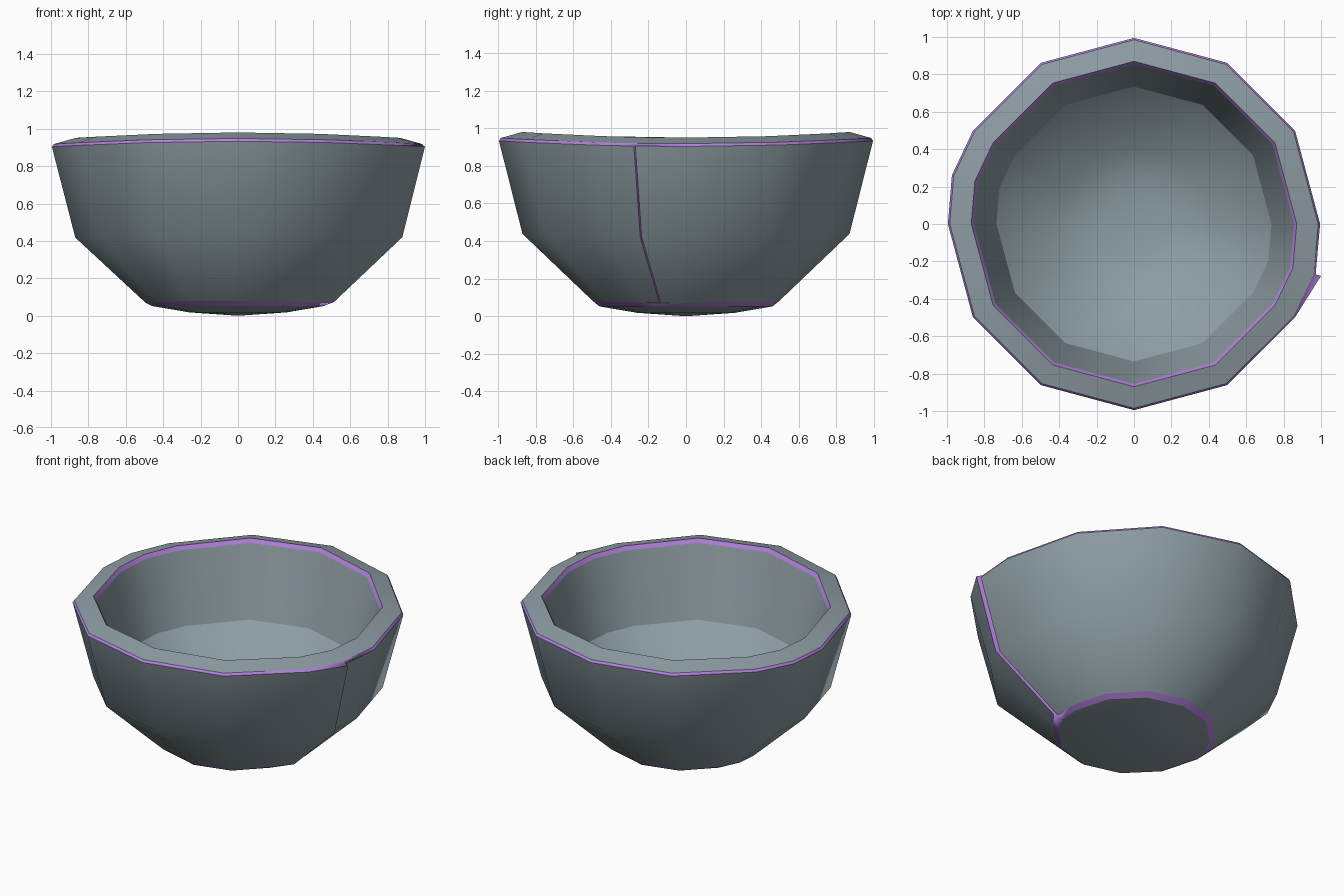
import bpy, bmesh
from math import radians, sin, cos

if "Cube" in bpy.data.objects:
    bpy.data.objects.remove(bpy.data.objects["Cube"])

# Column angles: twelve sides plus an extra column at the seam and opposite it.
# The first and last columns share an angle: that is where the wall overlaps.
SEAM = -15.5
angles = [SEAM] + list(range(0, 151, 30)) + [165] + list(range(180, 331, 30)) + [SEAM]

# Profile from the underside, up the wall, over the rim and down inside:
# radius, height, rim wave, overlap at seam, purple strip after this ring, sharp ring
profile = [
    (0.00, 0.00, 0.00, 0.000, 0, 0),
    (0.26, 0.018, 0.00, 0.000, 0, 0),
    (0.46, 0.052, 0.00, 0.000, 1, 1),
    (0.495, 0.070, 0.01, 0.028, 0, 1),
    (0.87, 0.418, 0.02, 0.030, 0, 0),
    (0.995, 0.903, 0.03, 0.030, 1, 1),
    (0.985, 0.918, 0.03, 0.000, 0, 1),
    (0.870, 0.950, 0.03, 0.000, 1, 1),
    (0.855, 0.925, 0.03, 0.000, 0, 1),
    (0.735, 0.480, 0.02, 0.000, 0, 1),
    (0.42, 0.200, 0.00, 0.000, 0, 0),
    (0.18, 0.150, 0.00, 0.000, 0, 0),
    (0.00, 0.145, 0.00, 0.000, 0, 0),
]

bm = bmesh.new()
rings = []
for r, z, wave, lap, _, _ in profile:
    ring = []
    for i, a in enumerate(angles):
        t = radians(a)
        rad = r * (1.013 if a in (SEAM, 165) else 1.0)
        if i == len(angles) - 1:
            rad += lap
        ring.append(bm.verts.new((rad * cos(t), rad * sin(t), z + wave * sin(t) ** 2)))
    rings.append(ring)

# Skin between neighbouring rings
for k in range(len(rings) - 1):
    lo, hi = rings[k], rings[k + 1]
    for i in range(len(angles) - 1):
        f = bm.faces.new((lo[i], lo[i + 1], hi[i + 1], hi[i]))
        f.material_index = profile[k][4]

# Purple step that closes the overlapping seam
for k in range(2, 6):
    lo, hi = rings[k], rings[k + 1]
    f = bm.faces.new((lo[-1], lo[0], hi[0], hi[-1]))
    f.material_index = 1

bmesh.ops.remove_doubles(bm, verts=bm.verts, dist=0.0005)
bmesh.ops.dissolve_degenerate(bm, dist=0.0005, edges=bm.edges)
bmesh.ops.recalc_face_normals(bm, faces=bm.faces)

# Smooth shading with crisp borders on the strips and on the inside bend
for f in bm.faces:
    f.smooth = True
for e in bm.edges:
    mats = {f.material_index for f in e.link_faces}
    bend = all(abs((v.co.x ** 2 + v.co.y ** 2) ** 0.5 - 0.74) < 0.012
               and 0.47 < v.co.z < 0.51 for v in e.verts)
    e.smooth = not (len(mats) > 1 or bend)

mesh = bpy.data.meshes.new("bowl")
bm.to_mesh(mesh)
bm.free()
bowl = bpy.data.objects.new("bowl", mesh)
bpy.context.collection.objects.link(bowl)

# Materials: plain grey body, purple edge strips
grey = bpy.data.materials.new("body_grey")
grey.diffuse_color = (0.27, 0.34, 0.37, 1)
grey.use_nodes = True
grey.node_tree.nodes["Principled BSDF"].inputs["Base Color"].default_value = grey.diffuse_color
purple = bpy.data.materials.new("edge_purple")
purple.diffuse_color = (0.45, 0.22, 0.72, 1)
purple.use_nodes = True
purple.node_tree.nodes["Principled BSDF"].inputs["Base Color"].default_value = purple.diffuse_color
mesh.materials.append(grey)
mesh.materials.append(purple)
